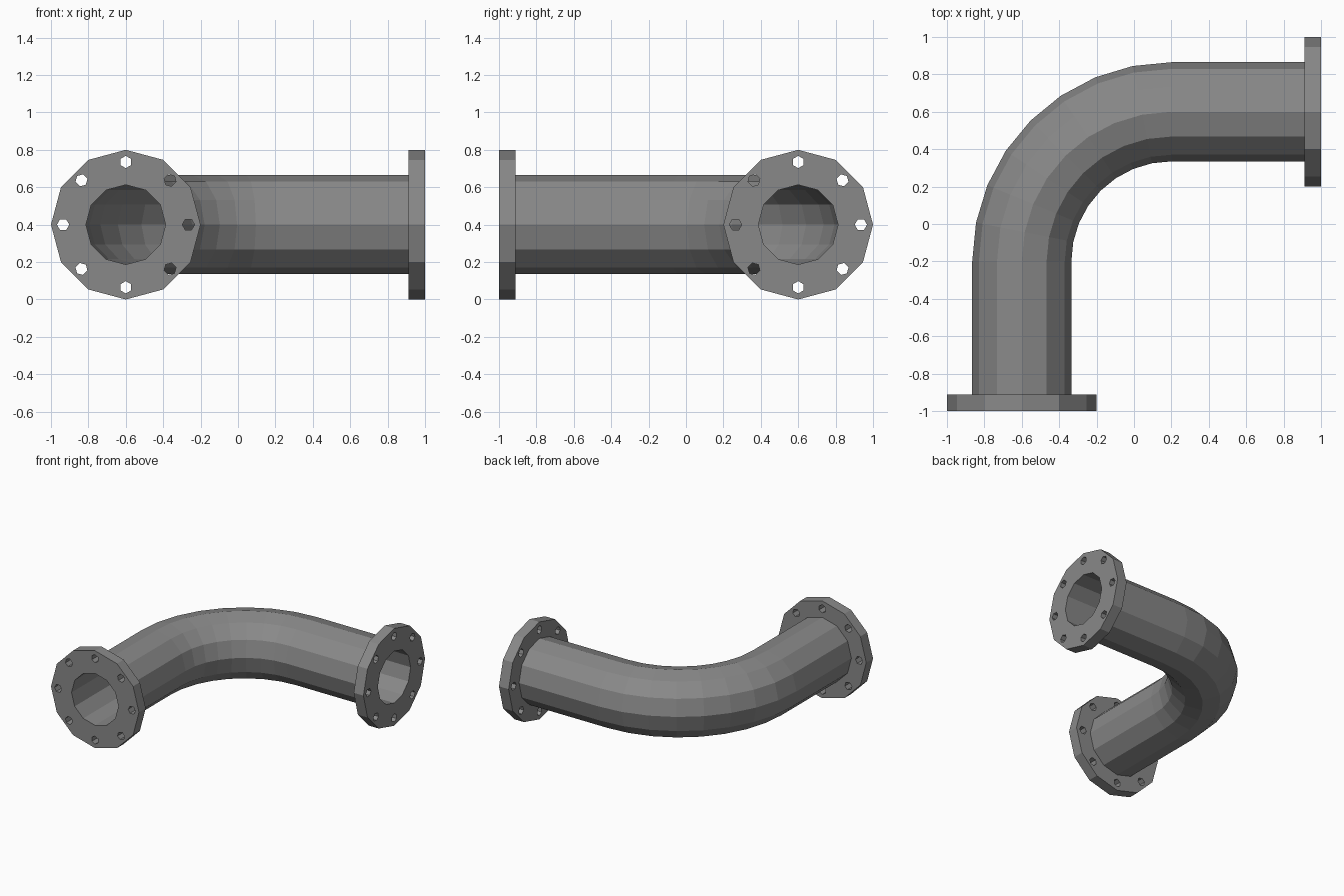
import bpy, bmesh
from math import sin, cos, pi, tau
from mathutils import Matrix, Vector

old = bpy.data.objects.get("Cube")
if old:
    bpy.data.objects.remove(old, do_unlink=True)

SIDES, AXIS_Z = 12, 0.4
BEND, CENTRE = 0.8, Vector((0.2, -0.2, AXIS_Z))
PIPE_R, BORE_R, FLANGE_R = 0.265, 0.213, 0.4
BOLT_CIRCLE, BOLT_R, BOLTS = 0.335, 0.033, 8
FLANGE_BACK = 0.912

steel = bpy.data.materials.new("grey steel")
steel.use_nodes = True
grey = (0.25, 0.25, 0.25, 1)
steel.diffuse_color = grey
steel.node_tree.nodes["Principled BSDF"].inputs["Base Color"].default_value = grey


def make_object(name, bm):
    bmesh.ops.recalc_face_normals(bm, faces=bm.faces)
    mesh = bpy.data.meshes.new(name)
    bm.to_mesh(mesh)
    bm.free()
    mesh.materials.append(steel)
    obj = bpy.data.objects.new(name, mesh)
    bpy.context.collection.objects.link(obj)
    return obj


def station(angle, run=0):
    """Point on the pipe axis and its sideways direction; run extends along the axis."""
    side = Vector((-cos(angle), sin(angle), 0))
    along = Vector((sin(angle), cos(angle), 0))
    return CENTRE + side * BEND + along * run, side


def hollow_sweep(name, stations, outer, inner):
    """Hollow polygonal tube through the stations, closed at both ends."""
    bm = bmesh.new()
    loops = []
    for radius, path in ((outer, stations), (inner, stations[::-1])):
        for point, side in path:
            loops.append([bm.verts.new(point + side * radius * cos(tau * i / SIDES)
                          + Vector((0, 0, radius * sin(tau * i / SIDES)))) for i in range(SIDES)])
    for a, b in zip(loops, loops[1:] + loops[:1]):
        for i in range(SIDES):
            j = (i + 1) % SIDES
            bm.faces.new((a[i], a[j], b[j], b[i]))
    return make_object(name, bm)


def drill_bolt_holes(flange, point, side):
    """Cut a ring of hexagonal holes through a flange."""
    along = side.cross(Vector((0, 0, 1)))
    frame = Matrix((side, Vector((0, 0, 1)), along)).transposed().to_4x4()
    frame.translation = point
    bm = bmesh.new()
    for i in range(BOLTS):
        place = frame @ Matrix.Rotation(tau * i / BOLTS, 4, "Z") @ Matrix.Translation((BOLT_CIRCLE, 0, 0))
        # the quarter turn keeps a corner pointing outward
        bmesh.ops.create_cone(bm, cap_ends=True, segments=6, radius1=BOLT_R, radius2=BOLT_R,
                              depth=0.4, matrix=place @ Matrix.Rotation(pi / 2, 4, "Z"))
    cutter = make_object("bolt_hole_cutter", bm)
    cutter.hide_render = True
    mod = flange.modifiers.new("bolt holes", "BOOLEAN")
    mod.operation, mod.solver, mod.object = "DIFFERENCE", "EXACT", cutter
    bpy.context.view_layer.objects.active = flange
    bpy.ops.object.modifier_apply(modifier=mod.name)
    bpy.data.objects.remove(cutter, do_unlink=True)


# Pipe: straight run, quarter bend, straight run
straight = FLANGE_BACK + CENTRE.y
steps = 8
path = [station(0, -straight)]
path += [station(pi / 2 * i / steps) for i in range(steps + 1)]
path += [station(pi / 2, straight)]
hollow_sweep("elbow_pipe", path, PIPE_R, BORE_R)

# Flanges at both mouths
for name, angle, sign in (("front_flange", 0, -1), ("left_flange", pi / 2, 1)):
    ends = [station(angle, sign * straight), station(angle, sign * (1 + CENTRE.y))]
    flange = hollow_sweep(name, ends, FLANGE_R, BORE_R)
    drill_bolt_holes(flange, *ends[0])
